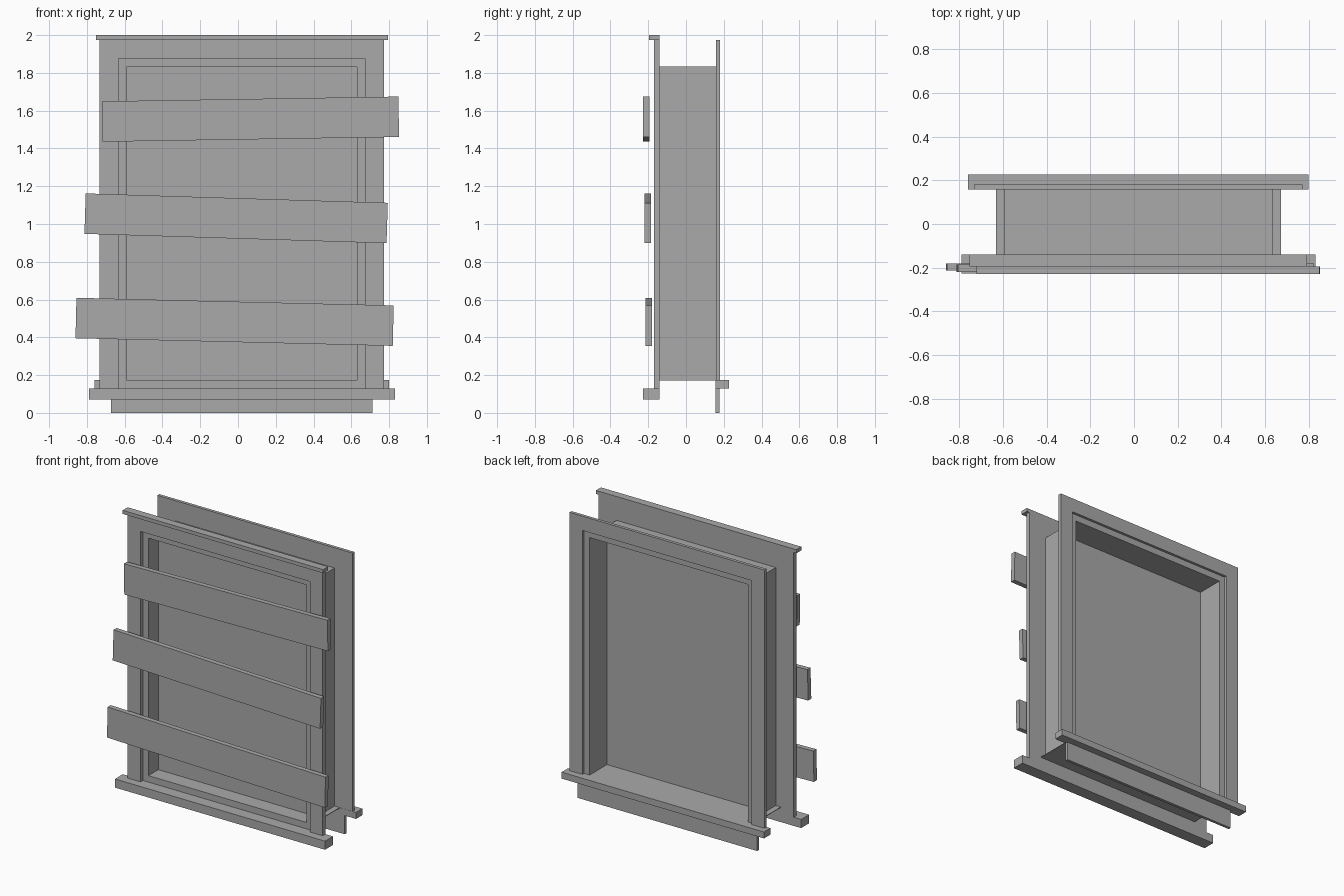
import bpy
from mathutils import Matrix, Vector

cube = bpy.data.objects.get("Cube")
if cube:
    bpy.data.objects.remove(cube, do_unlink=True)

grey = bpy.data.materials.new("plain_grey")
grey.use_nodes = True
colour = (0.4, 0.4, 0.4, 1)
grey.diffuse_color = colour
grey.node_tree.nodes["Principled BSDF"].inputs["Base Color"].default_value = colour

MID = 0.02            # centre line of the window
BOTTOM = 0.175        # level of the window opening
LINING_TOP = 1.83
LINING_HALF = 0.61
OPEN_HALF = 0.653
OPEN_TOP = 1.875
FRAME_HALF = 0.752
FRAME_TOP = 1.975


def box(name, x, y, z, tilt=0):
    """Box from (min, max) pairs, tilted about its own centre in the front plane."""
    size = Vector((x[1] - x[0], y[1] - y[0], z[1] - z[0]))
    centre = Vector(((x[0] + x[1]) / 2, (y[0] + y[1]) / 2, (z[0] + z[1]) / 2))
    bpy.ops.mesh.primitive_cube_add(size=1)
    obj = bpy.context.object
    obj.name = name
    obj.data.transform(Matrix.Diagonal(size).to_4x4())
    obj.location = centre
    obj.rotation_euler.y = -tilt
    obj.data.materials.append(grey)
    return obj


def centred(half):
    return (MID - half, MID + half)


def surround(name, inner, outer, y, low, inner_top, outer_top):
    """Two uprights and a head around an opening."""
    for side, s in (("left", 1), ("right", -1)):
        x = sorted((MID + s * inner, MID + s * outer))
        box(f"{name}_{side}", x, y, (low, outer_top))
    box(f"{name}_head", centred(inner), y, (inner_top, outer_top))


# Outer casings on both faces of the wall
surround("front_casing", OPEN_HALF, FRAME_HALF, (-0.17, -0.14), 0.13, OPEN_TOP, FRAME_TOP)
surround("back_casing", OPEN_HALF, FRAME_HALF, (0.158, 0.18), BOTTOM, OPEN_TOP, FRAME_TOP)

# Thin stepped lips between casings and lining
surround("front_lip", LINING_HALF, OPEN_HALF, (-0.144, -0.14), 0.13, LINING_TOP, OPEN_TOP)
surround("back_lip", LINING_HALF, OPEN_HALF, (0.158, 0.162), BOTTOM, LINING_TOP, OPEN_TOP)
box("front_lip_bottom", centred(LINING_HALF), (-0.144, -0.14), (0.13, BOTTOM))

# Lining through the wall, with the pane inside
surround("lining", LINING_HALF, LINING_HALF + 0.004, (-0.14, 0.16), BOTTOM,
         LINING_TOP, LINING_TOP + 0.004)
box("lining_bottom", centred(OPEN_HALF), (-0.14, 0.16), (BOTTOM - 0.004, BOTTOM))
box("pane", centred(LINING_HALF), (-0.035, -0.03), (BOTTOM, LINING_TOP))

# Head cap, sills and apron
box("front_head_cap", centred(0.773), (-0.195, -0.14), (FRAME_TOP, 2.0))
box("front_sill", centred(0.81), (-0.227, -0.14), (0.07, 0.13))
box("back_sill", centred(0.78), (0.157, 0.227), (0.13, BOTTOM))
box("back_apron", centred(0.693), (0.157, 0.177), (0, 0.13))

# Crooked planks: centre x, centre z, length, front y, tilt
planks = {
    "top_plank": (0.066, 1.555, 1.57, -0.228, 0.016),
    "middle_plank": (-0.01, 1.03, 1.60, -0.219, -0.031),
    "bottom_plank": (-0.018, 0.482, 1.68, -0.214, -0.024),
}
for name, (x, z, length, y, tilt) in planks.items():
    box(name, (x - length / 2, x + length / 2), (y, y + 0.034),
        (z - 0.107, z + 0.107), tilt)
